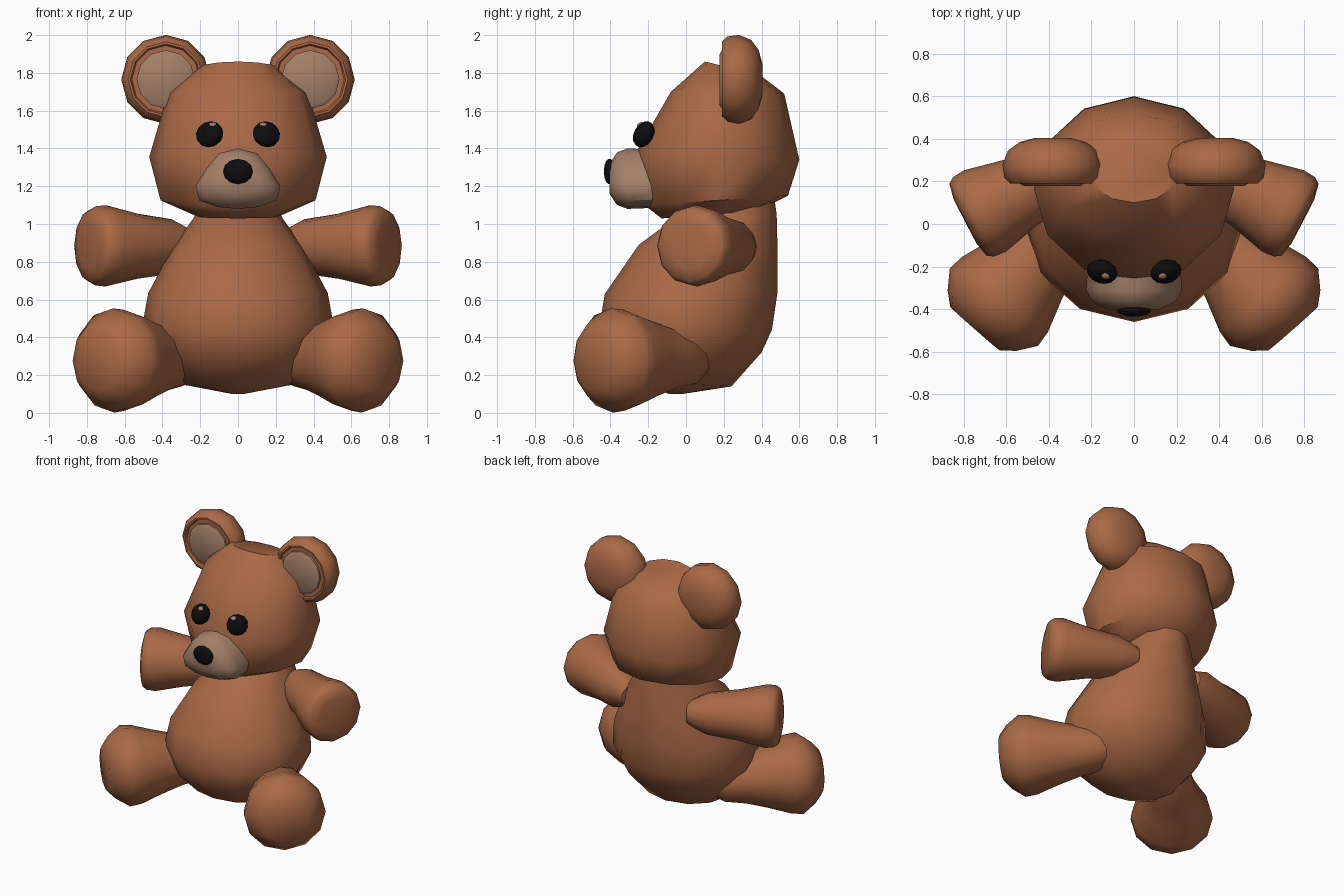
import bpy, bmesh, math
from mathutils import Vector

if "Cube" in bpy.data.objects:
    bpy.data.objects.remove(bpy.data.objects["Cube"])

SIDES = 12


def material(name, rgb):
    m = bpy.data.materials.new(name)
    m.diffuse_color = (*rgb, 1)
    m.use_nodes = True
    m.node_tree.nodes["Principled BSDF"].inputs["Base Color"].default_value = m.diffuse_color
    return m


BROWN = material("brown fur", (0.40, 0.142, 0.062))
BEIGE = material("beige felt", (0.37, 0.215, 0.137))
BLACK = material("black", (0.004, 0.004, 0.004))


def skin(name, rings, mat, angle=50):
    """Join a list of equal-length rings into a closed, smooth skin."""
    bm = bmesh.new()
    loops = [[bm.verts.new(p) for p in ring] for ring in rings]
    n = len(loops[0])
    for a, b in zip(loops, loops[1:]):
        for i in range(n):
            j = (i + 1) % n
            bm.faces.new((a[i], a[j], b[j], b[i]))
    bm.faces.new(loops[0])
    bm.faces.new(loops[-1])
    bmesh.ops.recalc_face_normals(bm, faces=bm.faces)
    mesh = bpy.data.meshes.new(name)
    bm.to_mesh(mesh)
    bm.free()
    mesh.materials.append(mat)
    ob = bpy.data.objects.new(name, mesh)
    bpy.context.collection.objects.link(ob)
    bpy.ops.object.select_all(action='DESELECT')
    ob.select_set(True)
    bpy.context.view_layer.objects.active = ob
    bpy.ops.object.shade_smooth_by_angle(angle=math.radians(angle))
    return ob


def frame(axis):
    n = Vector(axis).normalized()
    up = (Vector((0, 0, 1)) - n * n.z).normalized()
    return n, up, n.cross(up)


def lathe(name, center, axis, profile, mat, squash=1.0, angle=50):
    """Spin (distance along axis, radius) pairs round an axis."""
    n, up, side = frame(axis)
    rings = []
    for d, r in profile:
        rings.append([Vector(center) + n * d
                      + up * (r * squash * math.cos(2 * math.pi * i / SIDES))
                      + side * (r * math.sin(2 * math.pi * i / SIDES))
                      for i in range(SIDES)])
    return skin(name, rings, mat, angle)


def loft(name, sections, mat):
    """Sections: front y, front z, back y, back z, half width."""
    rings = []
    for yf, zf, yb, zb, rx in sections:
        ring = []
        for i in range(SIDES):
            t = 2 * math.pi * i / SIDES
            k = (1 - math.cos(t)) / 2
            ring.append((rx * math.sin(t), yf + (yb - yf) * k, zf + (zb - zf) * k))
        rings.append(ring)
    return skin(name, rings, mat)


def button(radius, depth):
    """Profile of a flattened ball."""
    return [(-depth * math.cos(t), radius * math.sin(t))
            for t in [math.pi * (0.06 + 0.88 * i / 7) for i in range(8)]]


# body, leaning back towards the neck
loft("body", [
    (-0.09, 0.10, -0.02, 0.10, 0.03),
    (-0.28, 0.17, 0.24, 0.14, 0.32),
    (-0.42, 0.31, 0.40, 0.32, 0.45),
    (-0.46, 0.45, 0.455, 0.44, 0.51),
    (-0.43, 0.63, 0.485, 0.64, 0.475),
    (-0.25, 0.89, 0.485, 0.85, 0.35),
    (-0.10, 1.00, 0.48, 1.05, 0.24),
    (0.05, 1.10, 0.47, 1.12, 0.19)], BROWN)

# head
loft("head", [
    (-0.13, 1.03, 0.33, 1.045, 0.21),
    (-0.22, 1.10, 0.54, 1.15, 0.41),
    (-0.27, 1.37, 0.60, 1.34, 0.47),
    (-0.08, 1.70, 0.52, 1.69, 0.37),
    (0.10, 1.86, 0.39, 1.79, 0.21)], BROWN)

# muzzle: rounded triangle drawn forward
half = [(0, 1.40), (0.10, 1.375), (0.17, 1.29), (0.225, 1.20),
        (0.205, 1.125), (0.11, 1.09), (0, 1.08)]
outline = half + [(-x, z) for x, z in half[-2:0:-1]]
skin("muzzle", [[(x * s, y, 1.24 + (z - 1.24) * s) for x, z in outline]
                for y, s in [(-0.10, 0.95), (-0.31, 1), (-0.365, 0.87), (-0.405, 0.5)]],
     BEIGE)

# nose
lathe("nose", (0, -0.405, 1.278), (0, -1, 0), button(0.08, 0.03), BLACK, 0.85)

for s, label in ((-1, "left"), (1, "right")):
    # eye with a small glint
    axis = (0.25 * s, -0.85, 0.45)
    eye = Vector((0.15 * s, -0.224, 1.475))
    lathe("eye_" + label, eye, axis, button(0.074, 0.05), BLACK, 1, 70)
    n, up, side = frame(axis)
    glint = eye + n * 0.043 + up * 0.037 + Vector((-0.022 * s, 0, 0))
    lathe("eye_glint_" + label, glint, n + up * 0.5, button(0.021, 0.008), BEIGE, 0.8)

    # ear: domed back, rolled rim, inner pad
    ear = (0.382 * s, 0, 1.765)
    lathe("ear_" + label, ear, (0, -1, 0), [
        (-0.405, 0.08), (-0.385, 0.155), (-0.345, 0.21), (-0.28, 0.236),
        (-0.22, 0.228), (-0.19, 0.20), (-0.19, 0.188), (-0.205, 0.18),
        (-0.205, 0.16)], BROWN, 1, 40)
    lathe("inner_ear_" + label, ear, (0, -1, 0), [
        (-0.23, 0.155), (-0.19, 0.155), (-0.178, 0.135)], BEIGE)

    # arm with blunt paw
    lathe("arm_" + label, (0.78 * s, 0.02, 0.885), (0.89 * s, -0.46, 0.01), [
        (-0.62, 0.08), (-0.48, 0.145), (-0.28, 0.172), (-0.09, 0.215),
        (-0.03, 0.21), (0.0, 0.19), (0.015, 0.12)], BROWN)

    # leg with rounded foot and flat sole
    lathe("leg_" + label, (0.605 * s, -0.33, 0.279), (0.66 * s, -0.75, -0.02), [
        (-0.55, 0.09), (-0.45, 0.15), (-0.30, 0.175), (-0.15, 0.218),
        (0.0, 0.268), (0.08, 0.276), (0.165, 0.215), (0.215, 0.155)], BROWN)
